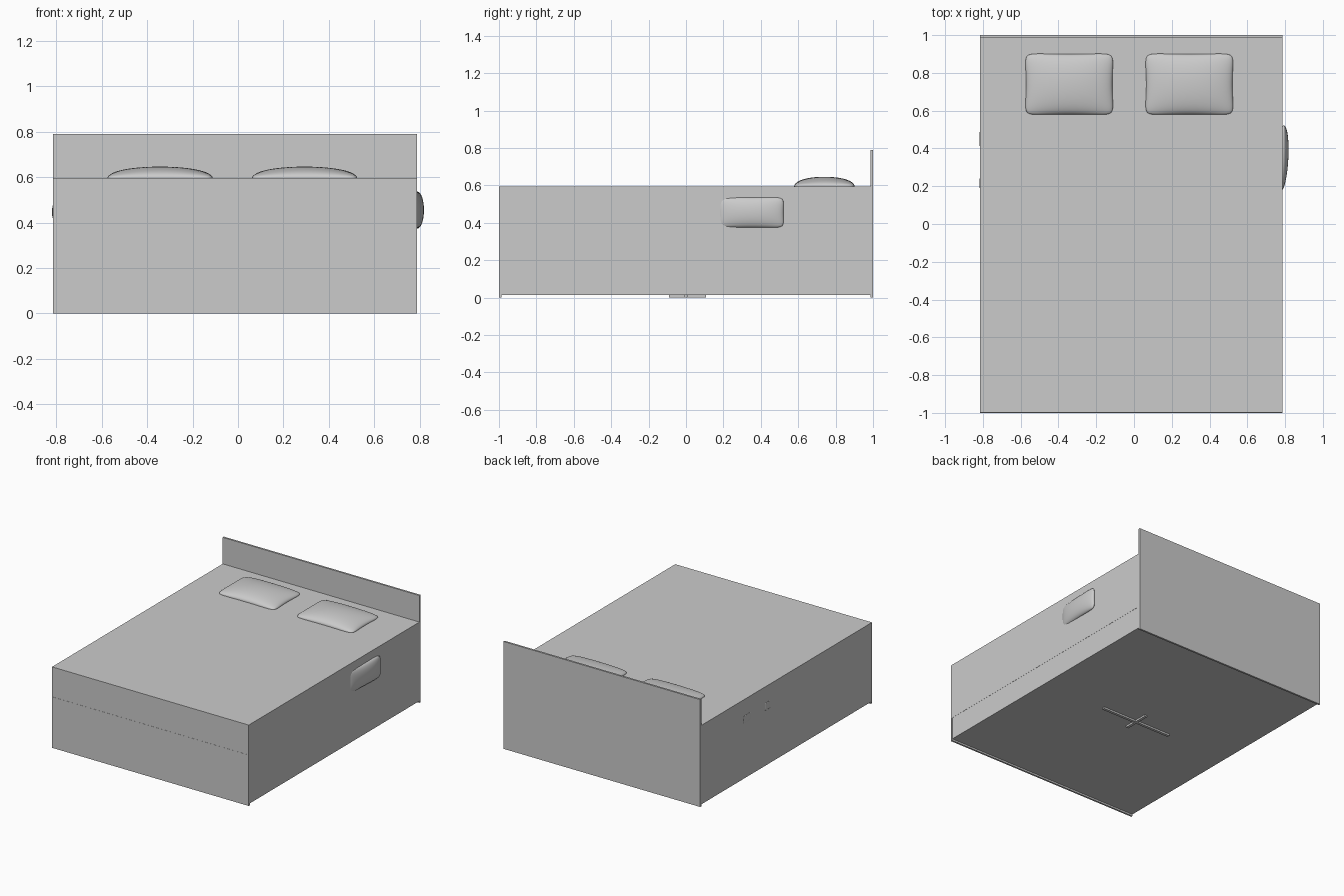
import bpy, bmesh, math
from mathutils import Matrix

if "Cube" in bpy.data.objects:
    bpy.data.objects.remove(bpy.data.objects["Cube"])

X0, X1 = -0.815, 0.787   # bed sides


def box(name, lo, hi):
    bm = bmesh.new()
    bmesh.ops.create_cube(bm, size=1)
    for v in bm.verts:
        v.co = [lo[i] + (v.co[i] + 0.5) * (hi[i] - lo[i]) for i in range(3)]
    me = bpy.data.meshes.new(name)
    bm.to_mesh(me)
    bm.free()
    ob = bpy.data.objects.new(name, me)
    bpy.context.collection.objects.link(ob)
    return ob


def pillow(name, centre, length, width, height, rot=None, pinch=0.05, n=32):
    """Two puffed grids joined at a rounded, slightly pinched seam."""
    bm = bmesh.new()
    for side in (1, -1):
        new = bmesh.ops.create_grid(bm, x_segments=n, y_segments=n, size=1)["verts"]
        for v in new:
            # ease the spacing so the steep rim gets more faces
            u, w = math.sin(v.co.x * math.pi / 2), math.sin(v.co.y * math.pi / 2)
            puff = max(0, (1 - u * u) * (1 - w * w)) ** 0.45
            corner = 0.09 * abs(u * w) ** 6
            su = 1 - pinch * (1 - w * w) - corner
            sw = 1 - pinch * (1 - u * u) - corner
            v.co = (u * su * length / 2, w * sw * width / 2, side * puff * height)
        if side < 0:
            faces = list({f for v in new for f in v.link_faces})
            bmesh.ops.reverse_faces(bm, faces=faces)
    bmesh.ops.remove_doubles(bm, verts=bm.verts, dist=1e-5)
    m = Matrix.Translation(centre)
    if rot:
        m = m @ rot
    bm.transform(m)
    bmesh.ops.recalc_face_normals(bm, faces=bm.faces)
    for f in bm.faces:
        f.smooth = True
    me = bpy.data.meshes.new(name)
    bm.to_mesh(me)
    bm.free()
    ob = bpy.data.objects.new(name, me)
    bpy.context.collection.objects.link(ob)
    return ob


# Bed frame: base, headboard and foot panel
box("base", (X0 + 0.001, -0.99, 0.013), (X1 - 0.001, 0.988, 0.375))
box("headboard", (X0, 0.986, 0), (X1, 1, 0.79))
box("foot_panel", (X0, -1, 0), (X1, -0.987, 0.375))

# Mattress with its cover hanging over the base
box("mattress", (X0, -0.999, 0.178), (X1, 0.987, 0.595))

# Crossed floor support under the base
box("support_long", (-0.305, -0.008, 0), (0.275, 0.012, 0.014))
box("support_short", (-0.025, -0.09, 0), (-0.005, 0.107, 0.014))

# Two pillows by the headboard
for name, x in (("pillow_left", -0.343), ("pillow_right", 0.293)):
    pillow(name, (x, 0.74, 0.596), 0.48, 0.335, 0.05)

# Cushion bulging out of the right side, slightly tilted in plan
side = Matrix(((0, 0, 1), (1, 0, 0), (0, 1, 0))).to_4x4()
tilt = Matrix.Rotation(math.radians(-3), 4, "Z")
pillow("side_cushion", (X1 - 0.004, 0.347, 0.455), 0.355, 0.165, 0.034, tilt @ side, 0.02)

# Cushion corners just showing on the left side
for name, y, w in (("corner_front", 0.215, 0.06), ("corner_back", 0.45, 0.09)):
    pillow(name, (X0, y, 0.447), w, 0.055, 0.003, side, 0.02, 12)
